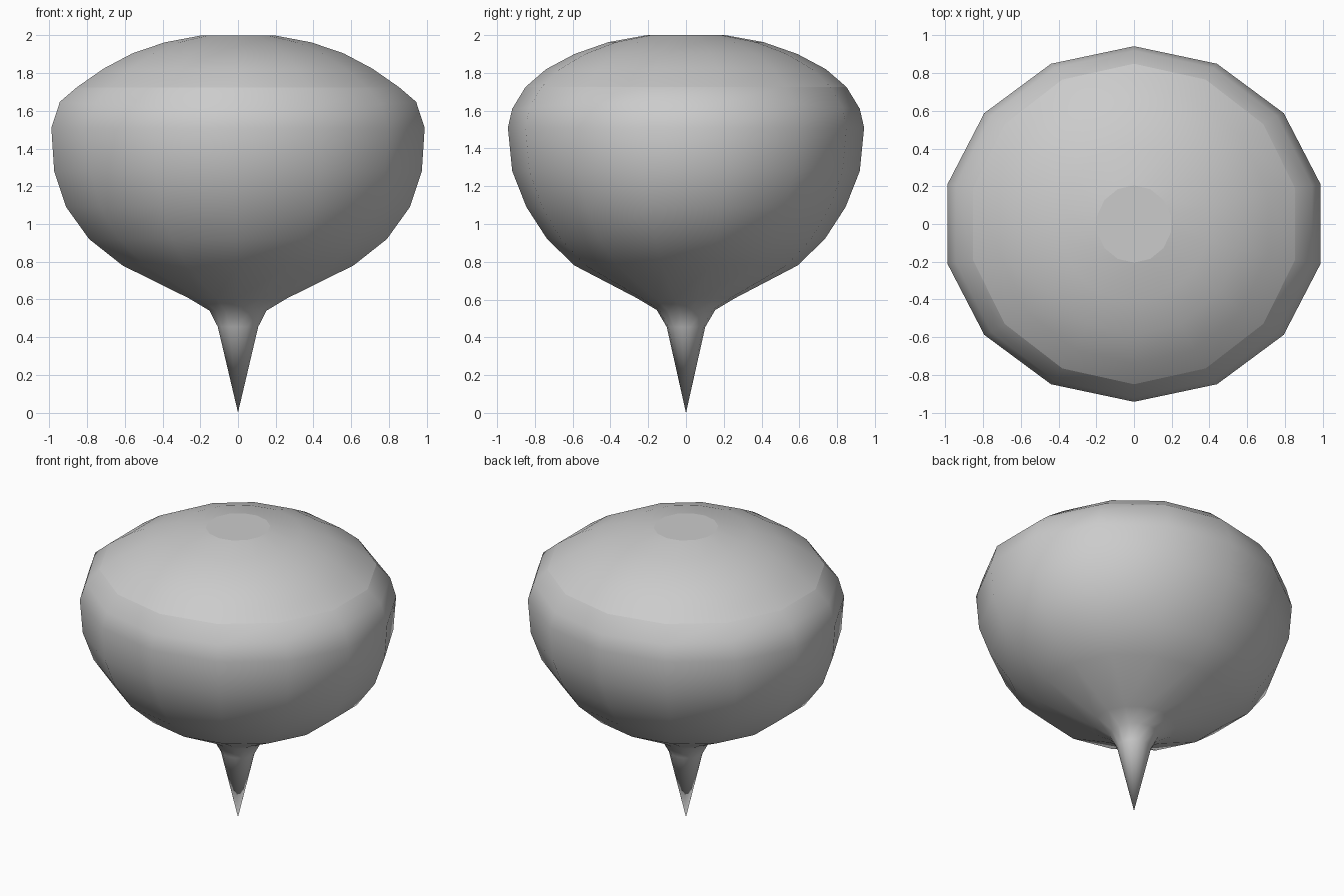
import bpy, bmesh, math

if "Cube" in bpy.data.objects:
    bpy.data.objects.remove(bpy.data.objects["Cube"])

SIDES = 14


def lathe(name, rings, tip=None, cap=False):
    # Each ring: x radius, y radius, height at the x sides, height at the y sides
    bm = bmesh.new()
    loops = []
    for rx, ry, zx, zy in rings:
        loop = []
        for i in range(SIDES):
            a = math.pi / 2 + 2 * math.pi * i / SIDES
            s2 = math.sin(a) ** 2
            loop.append(bm.verts.new((rx * math.cos(a), ry * math.sin(a),
                                      zx * (1 - s2) + zy * s2)))
        loops.append(loop)
    for low, high in zip(loops, loops[1:]):
        for i in range(SIDES):
            j = (i + 1) % SIDES
            bm.faces.new((low[i], low[j], high[j], high[i]))
    if tip is not None:
        point = bm.verts.new((0, 0, tip))
        for i in range(SIDES):
            bm.faces.new((point, loops[0][(i + 1) % SIDES], loops[0][i]))
    if cap:
        top = bm.faces.new(loops[-1])
        for e in top.edges:
            e.smooth = False
    bmesh.ops.recalc_face_normals(bm, faces=bm.faces)
    for f in bm.faces:
        f.smooth = True
    mesh = bpy.data.meshes.new(name)
    bm.to_mesh(mesh)
    bm.free()
    obj = bpy.data.objects.new(name, mesh)
    bpy.context.collection.objects.link(obj)
    if not (mesh.polygons[0].normal.dot(mesh.polygons[0].center) > 0 or tip is not None):
        mesh.flip_normals()
    return obj


rim = (0.877, 0.85, 1.725, 1.725)

# Bulb with its pointed spike
lathe("bulb_and_spike", [
    (0.110, 0.102, 0.455, 0.455),
    (0.155, 0.155, 0.54, 0.545),
    (0.265, 0.255, 0.605, 0.605),
    (0.628, 0.59, 0.78, 0.78),
    (0.81, 0.735, 0.92, 0.92),
    (0.935, 0.845, 1.09, 1.09),
    (1.000, 0.92, 1.28, 1.28),
    (1.0155, 0.943, 1.51, 1.51),
    (0.969, 0.92, 1.65, 1.61),
    rim,
], tip=0.0)

# Domed top with a flat disc in the centre
lathe("domed_top", [
    rim,
    (0.73, 0.74, 1.825, 1.82),
    (0.575, 0.59, 1.905, 1.90),
    (0.40, 0.41, 1.963, 1.963),
    (0.20, 0.205, 2.0, 2.0),
], cap=True)
